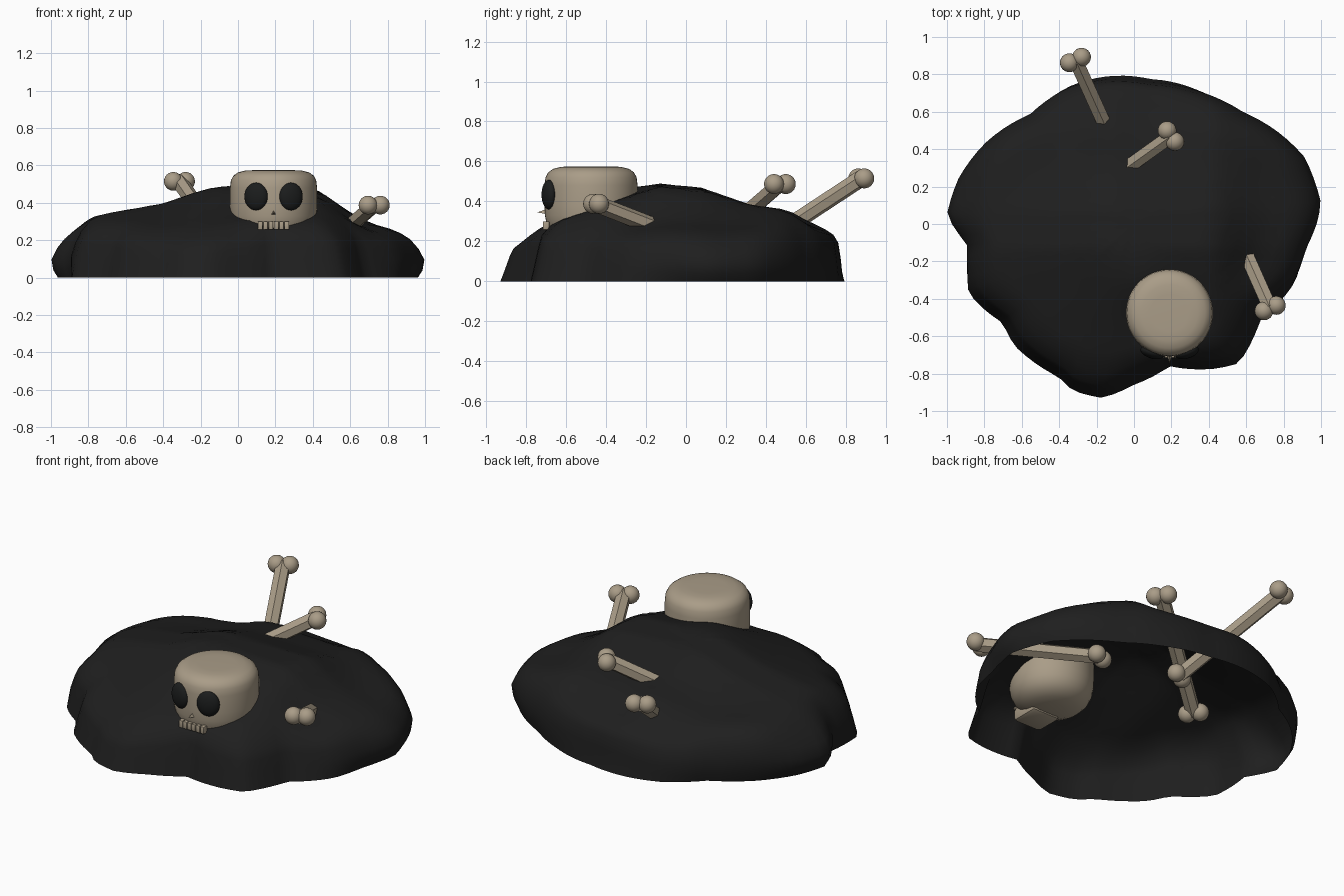
import bpy, bmesh, math
from mathutils import Vector

if "Cube" in bpy.data.objects:
    bpy.data.objects.remove(bpy.data.objects["Cube"])


def material(name, rgb):
    m = bpy.data.materials.new(name)
    m.diffuse_color = (*rgb, 1)
    m.use_nodes = True
    m.node_tree.nodes["Principled BSDF"].inputs["Base Color"].default_value = m.diffuse_color
    return m


SOIL = material("dark_soil", (0.0135, 0.0135, 0.0135))
BONE = material("old_bone", (0.40, 0.335, 0.245))
SOCKET = material("eye_black", (0.011, 0.012, 0.012))


def finish(name, bm, mat, smooth=None):
    me = bpy.data.meshes.new(name)
    bm.to_mesh(me)
    bm.free()
    ob = bpy.data.objects.new(name, me)
    bpy.context.collection.objects.link(ob)
    me.materials.append(mat)
    if smooth:
        bpy.ops.object.select_all(action='DESELECT')
        ob.select_set(True)
        bpy.context.view_layer.objects.active = ob
        bpy.ops.object.shade_smooth_by_angle(angle=math.radians(smooth))
    return ob


def lerp(table, x):
    for (a, u), (b, v) in zip(table, table[1:]):
        if x <= b:
            return u + (v - u) * max(0, (x - a) / (b - a))
    return table[-1][1]


def skin(name, rings, mat, smooth):
    """Join closed rings of points, listed from the top down."""
    bm = bmesh.new()
    vs = [[bm.verts.new(p) for p in ring] for ring in rings]
    n = len(vs[0])
    for a, b in zip(vs, vs[1:]):
        for j in range(n):
            k = (j + 1) % n
            bm.faces.new((a[j], b[j], b[k], a[k]))
    bmesh.ops.remove_doubles(bm, verts=bm.verts, dist=1e-5)
    return finish(name, bm, mat, smooth)


# Mound: footprint outline, height profiles across x and y, and a few lumps
OUTLINE = [(1, .11), (.91, .36), (.59, .60), (.38, .71), (.09, .775), (-.155, .79),
           (-.36, .74), (-.56, .59), (-.80, .43), (-.94, .24), (-1, .05), (-.90, -.11),
           (-.89, -.37), (-.70, -.53), (-.64, -.65), (-.40, -.82), (-.33, -.89),
           (-.17, -.93), (0, -.86), (.19, -.76), (.42, -.775), (.56, -.745),
           (.68, -.50), (.87, -.31), (.93, -.13)]
HX = [(-1, .2), (-.9, .25), (-.78, .33), (-.6, .365), (-.4, .40), (-.2, .47), (-.1, .49),
      (.05, .485), (.43, .475), (.5, .43), (.6, .36), (.7, .30), (.9, .24), (1, .2)]
HY = [(-.95, .17), (-.8, .23), (-.67, .295), (-.45, .38), (-.25, .45), (-.13, .485),
      (.07, .47), (.3, .39), (.5, .345), (.6, .29), (.7, .255), (.8, .22)]
# Lumps as (x, y, height, spread)
LUMPS = [(.63, -.2, -.03, .1), (-.16, .56, .02, .1), (.03, -.31, .03, .1),
         (.19, -.74, .025, .1), (.75, .5, .06, .2), (-.75, .45, .04, .18)]
# Rim sections as (share of the radius, share of the height)
SIDE_RIM = [(.82, 1), (.88, .97), (.93, .9), (.97, .75), (1, .5), (.99, .2), (.965, 0)]
FRONT_RIM = [(.80, 1), (.86, .95), (.93, .82), (.95, .65), (.97, .4), (.985, .2), (1, 0)]
BACK_RIM = [(.82, 1), (.88, .99), (.93, .95), (.96, .82), (.975, .5), (.985, .2), (1, 0)]

polar = [(math.atan2(y, x) % math.tau, math.hypot(x, y)) for x, y in OUTLINE]
radius = sorted((a + s * math.tau, r) for a, r in polar for s in (-1, 0, 1))


def mound_point(a, t, f):
    r = t * lerp(radius, a)
    x, y = r * math.cos(a), r * math.sin(a)
    z = lerp(HX, x) * lerp(HY, y) / .488
    z += sum(h * math.exp(-((x - u) ** 2 + (y - v) ** 2) / (2 * s * s)) for u, v, h, s in LUMPS)
    return x, y, f * z


N = 100
angles = [math.tau * j / N for j in range(N)]
rings = [[mound_point(a, i * .075, 1) for a in angles] for i in range(11)]
for side, front, back in zip(SIDE_RIM, FRONT_RIM, BACK_RIM):
    ring = []
    for a in angles:
        s = math.sin(a)
        w, end = (s ** 4, back) if s > 0 else (min(1, -2.2 * s), front)
        t, f = (p + (q - p) * w for p, q in zip(side, end))
        ring.append(mound_point(a, t, f))
    rings.append(ring)
skin("mound", rings, SOIL, 60)

# Skull: turned cranium, straight sides with rounded top and bottom
SX, SY = .19, -.475
PROFILE = [(0, .575), (.1, .575), (.15, .573), (.19, .563), (.215, .545), (.228, .52),
           (.233, .48), (.233, .38), (.231, .33), (.222, .285), (.205, .25), (.175, .22),
           (.13, .20), (.07, .19), (0, .188)]
skin("cranium", [[(SX + r * math.cos(math.tau * j / 48), SY + r * math.sin(math.tau * j / 48), z)
                  for j in range(48)] for r, z in PROFILE], BONE, 60)


def box(name, centre, size, bevel):
    bm = bmesh.new()
    bmesh.ops.create_cube(bm, size=1)
    bmesh.ops.scale(bm, vec=size, verts=bm.verts)
    bmesh.ops.translate(bm, vec=centre, verts=bm.verts)
    bmesh.ops.bevel(bm, geom=bm.edges[:], offset=bevel, segments=2, affect='EDGES', profile=.5)
    return finish(name, bm, BONE, 40)


box("jaw", (SX, -.60, .218), (.19, .18, .085), .025)
for i in range(6):
    box(f"tooth_{i + 1}", (SX + (i - 2.5) * .0285, -.70, .279), (.025, .032, .043), .004)

# Eye sockets: dark flattened balls turned slightly outward
for side, name in ((-1, "left"), (1, "right")):
    bm = bmesh.new()
    bmesh.ops.create_uvsphere(bm, u_segments=32, v_segments=16, radius=1)
    bmesh.ops.scale(bm, vec=(.065, .033, .074), verts=bm.verts)
    ob = finish(f"{name}_eye_socket", bm, SOCKET, 60)
    ob.location = (SX + side * .093, -.686, .434)
    ob.rotation_euler.z = side * .3

# Nose: small three-sided spike pointing forward
bm = bmesh.new()
bmesh.ops.create_cone(bm, cap_ends=True, segments=3, radius1=.025, radius2=0, depth=.07)
nose = finish("nose", bm, BONE)
nose.rotation_euler.x = math.pi / 2
nose.location = (SX, -.710, .345)


# Long bones: six-sided shaft with a pair of knobs at each end
def long_bone(name, end, direction, length):
    end, d = Vector(end), Vector(direction).normalized()
    side = d.cross(Vector((0, 0, 1))).normalized() * .036
    far = end + d * length
    bm = bmesh.new()
    bmesh.ops.create_cone(bm, cap_ends=True, segments=6, radius1=.043, radius2=.043, depth=length)
    shaft = finish(name + "_shaft", bm, BONE)
    shaft.rotation_euler = d.to_track_quat('Z', 'Y').to_euler()
    shaft.location = (end + far) / 2
    for k, p in enumerate((end + side, end - side, far + side, far - side)):
        bm = bmesh.new()
        bmesh.ops.create_uvsphere(bm, u_segments=24, v_segments=12, radius=.05)
        finish(f"{name}_knob_{k + 1}", bm, BONE, 60).location = p


long_bone("right_bone", (.728, -.45, .388), (-.12, .27, -.105), .78)
long_bone("back_left_bone", (-.313, .877, .515), (.145, -.32, -.21), .72)
long_bone("back_right_bone", (.198, .47, .487), (-.21, -.15, -.13), .78)
